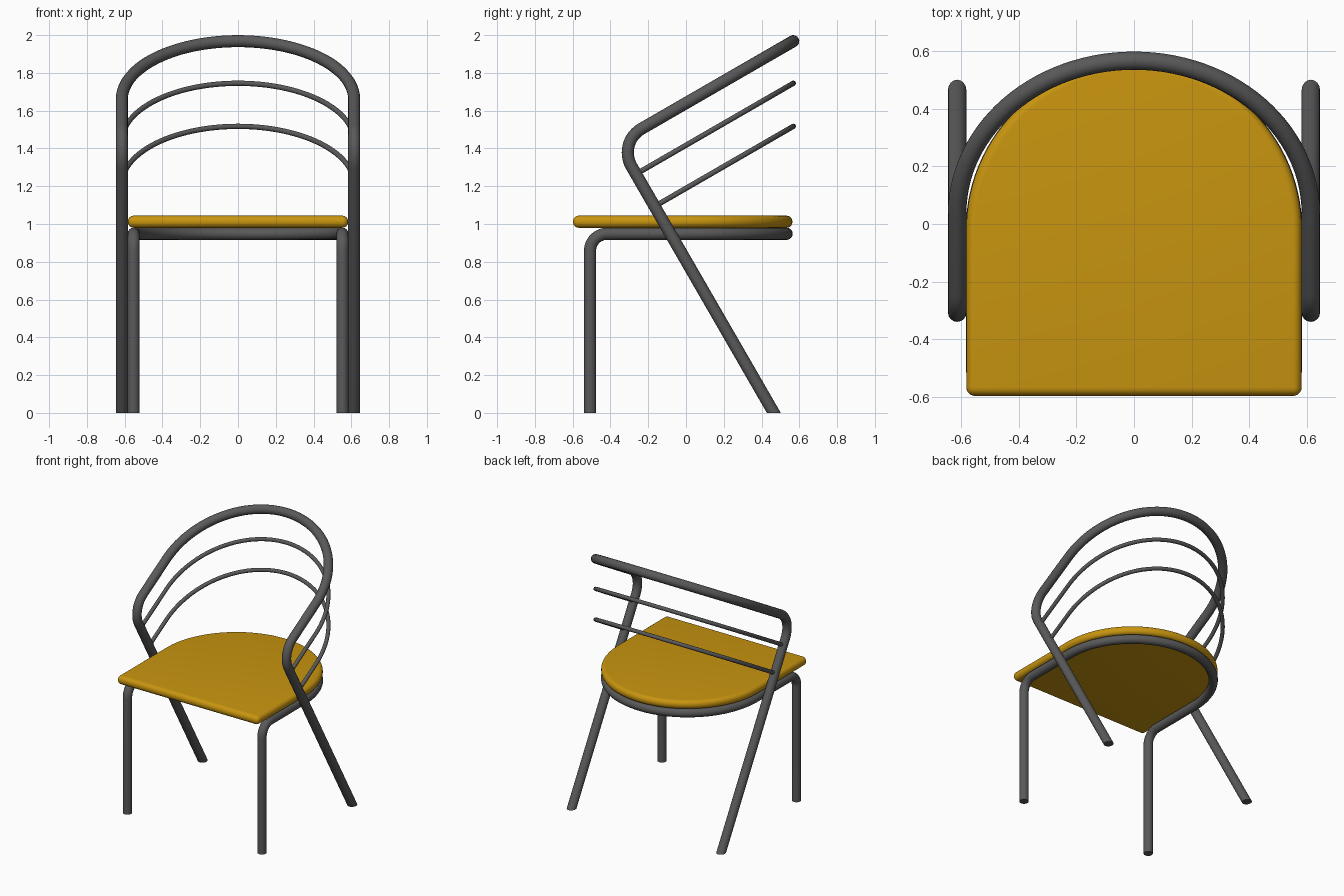
import bpy, bmesh
from math import sin, cos, pi, radians, tan
from mathutils import Vector as V

cube = bpy.data.objects.get("Cube")
if cube:
    bpy.data.objects.remove(cube)


def material(name, color, rough):
    m = bpy.data.materials.new(name)
    m.use_nodes = True
    m.diffuse_color = color
    node = m.node_tree.nodes["Principled BSDF"]
    node.inputs["Base Color"].default_value = color
    node.inputs["Roughness"].default_value = rough
    return m


steel = material("dark grey steel", (0.1, 0.1, 0.1, 1), 0.5)
yellow = material("mustard yellow", (0.58, 0.3, 0.005, 1), 0.5)

BACK = 0.568                     # rearmost centre line of the backrest
FOOT = 0.465                     # rear foot position on the floor
SLOPE = tan(radians(30))
UP = V((0, -0.5, 3 ** 0.5 / 2))  # rear leg direction, leaning forward
RISE = V((0, 3 ** 0.5 / 2, 0.5))  # backrest direction, leaning back


def smooth(ob, angle=40):
    bpy.ops.object.select_all(action='DESELECT')
    ob.select_set(True)
    bpy.context.view_layer.objects.active = ob
    bpy.ops.object.shade_smooth_by_angle(angle=radians(angle))


def fillet(corner, u, v, r, n=12):
    """Quarter-circle bend leaving along u and ending along v."""
    c = corner + r * (u + v)
    return [c - r * (v * cos(pi / 2 * i / n) + u * sin(pi / 2 * i / n))
            for i in range(n + 1)]


def half_hoop(end, direction, r, n=28):
    """Quarter of a hoop, from its side to its rearmost middle point."""
    c = end - direction * r
    return [c + r * (V((1, 0, 0)) * cos(pi / 2 * i / n) + direction * sin(pi / 2 * i / n))
            for i in range(n + 1)]


def tube(name, half, radius):
    """Sweep a round tube along a mirrored path, trimmed flat at the floor."""
    path = half + [V((-p.x, p.y, p.z)) for p in reversed(half[:-1])]
    cu = bpy.data.curves.new(name + " path", 'CURVE')
    cu.dimensions = '3D'
    cu.bevel_depth = radius
    cu.bevel_resolution = 6
    cu.use_fill_caps = True
    sp = cu.splines.new('POLY')
    sp.points.add(len(path) - 1)
    for pt, p in zip(sp.points, path):
        pt.co = (*p, 1)
    helper = bpy.data.objects.new(name + " path", cu)
    bpy.context.collection.objects.link(helper)
    dg = bpy.context.evaluated_depsgraph_get()
    me = bpy.data.meshes.new_from_object(helper.evaluated_get(dg))
    bpy.data.objects.remove(helper)
    bm = bmesh.new()
    bm.from_mesh(me)
    bmesh.ops.remove_doubles(bm, verts=bm.verts, dist=1e-5)
    bmesh.ops.bisect_plane(bm, geom=bm.verts[:] + bm.edges[:] + bm.faces[:],
                           plane_co=(0, 0, 0), plane_no=(0, 0, -1), clear_outer=True)
    bmesh.ops.holes_fill(bm, edges=[e for e in bm.edges if e.is_boundary])
    bmesh.ops.recalc_face_normals(bm, faces=bm.faces)
    bm.to_mesh(me)
    bm.free()
    me.materials.clear()
    me.materials.append(steel)
    ob = bpy.data.objects.new(name, me)
    bpy.context.collection.objects.link(ob)
    smooth(ob)


def leg_crossing(x, z_end):
    """Where a sloped bar ending at z_end meets the rear leg line."""
    z0 = z_end - SLOPE * BACK
    y = (FOOT - SLOPE * z0) / (1 + SLOPE ** 2)
    return V((x, y, z0 + SLOPE * y))


# Rear legs and top rail, one continuous bent tube
X = 0.615
foot = V((X, FOOT, 0)) - UP * 0.1
tube("back_frame", [foot] + fillet(leg_crossing(X, 1.968), -UP, RISE, 0.145)
     + half_hoop(V((0, BACK, 1.968)), RISE, X), 0.032)

# Thin backrest bars
for name, z in (("upper_back_bar", 1.745), ("lower_back_bar", 1.517)):
    tube(name, [leg_crossing(X, z)] + half_hoop(V((0, BACK, z)), RISE, X), 0.014)

# Front legs and the hoop under the seat
S = 0.553
tube("seat_frame", [V((S, -0.508, -0.1))]
     + fillet(V((S, -0.508, 0.948)), V((0, 0, -1)), V((0, 1, 0)), 0.09)
     + half_hoop(V((0, 0.533, 0.948)), V((0, 1, 0)), S), 0.032)

# Seat pad: square front, round back, rolled rim
R, N = 0.583, 56
bm = bmesh.new()
outline = [(-R, -0.598), (R, -0.598)]
outline += [(R * cos(pi * i / N), -0.02 + R * sin(pi * i / N)) for i in range(N + 1)]
face = bm.faces.new([bm.verts.new((x, y, 0.98)) for x, y in outline])
top = bmesh.ops.extrude_face_region(bm, geom=[face])["geom"]
bmesh.ops.translate(bm, vec=(0, 0, 0.064),
                    verts=[g for g in top if isinstance(g, bmesh.types.BMVert)])
bmesh.ops.recalc_face_normals(bm, faces=bm.faces)
me = bpy.data.meshes.new("seat")
bm.to_mesh(me)
bm.free()
me.materials.append(yellow)
seat = bpy.data.objects.new("seat", me)
bpy.context.collection.objects.link(seat)
smooth(seat)
bev = seat.modifiers.new("rolled rim", 'BEVEL')
bev.width = 0.03
bev.segments = 6
bev.limit_method = 'ANGLE'
bev.angle_limit = radians(40)
# Round the rim before the sharp-edge shading is evaluated
seat.modifiers.move(len(seat.modifiers) - 1, 0)
for e in me.edges:
    e.use_edge_sharp = False
me.shade_smooth()
